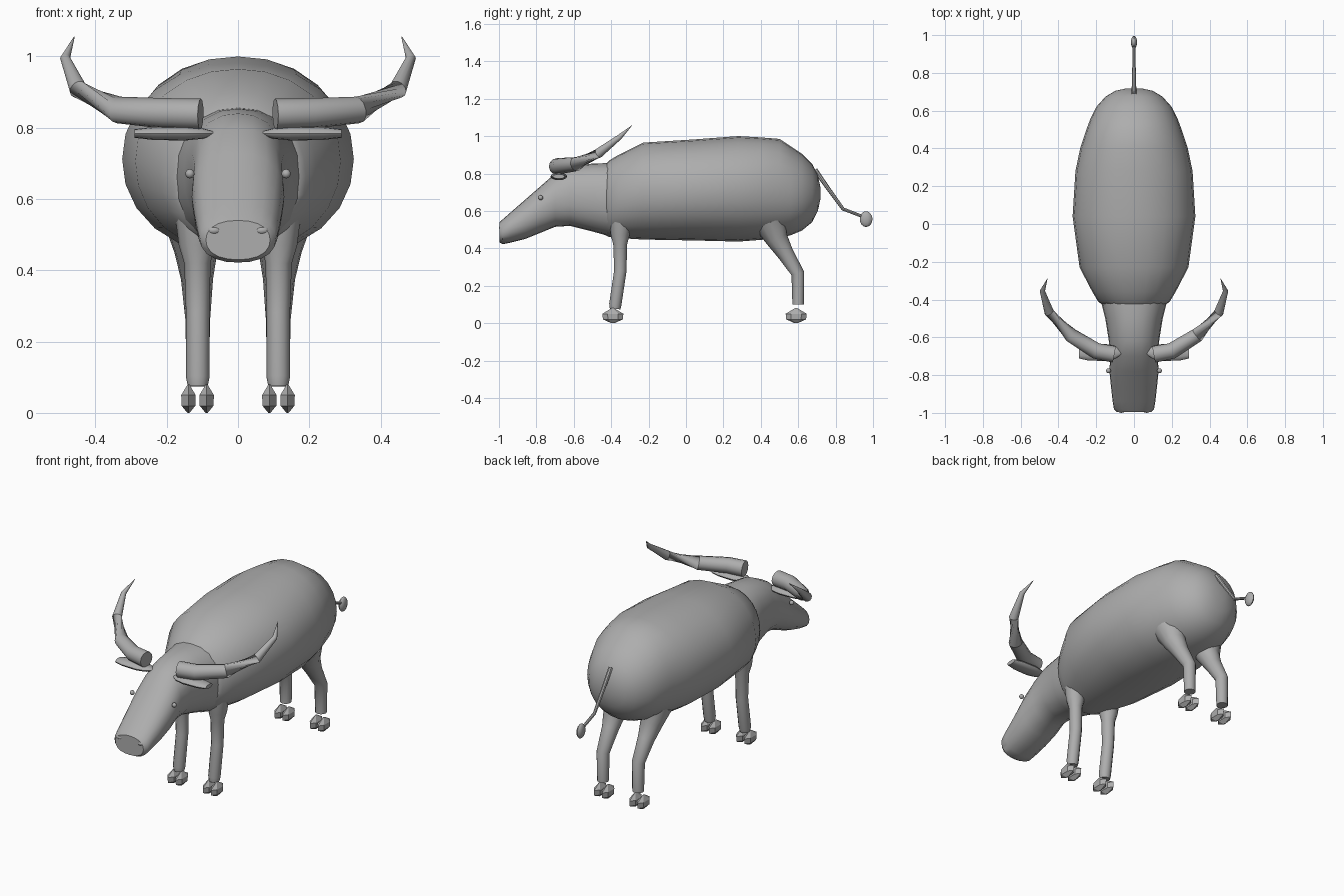
import bpy, bmesh, math
from mathutils import Vector

grey = bpy.data.materials.new("grey hide")
grey.diffuse_color = (0.42, 0.42, 0.42, 1)


def finish(name, bm, angle=40):
    bmesh.ops.recalc_face_normals(bm, faces=bm.faces)
    me = bpy.data.meshes.new(name)
    bm.to_mesh(me)
    bm.free()
    me.materials.append(grey)
    ob = bpy.data.objects.new(name, me)
    bpy.context.collection.objects.link(ob)
    bpy.ops.object.select_all(action='DESELECT')
    ob.select_set(True)
    bpy.context.view_layer.objects.active = ob
    bpy.ops.object.shade_smooth_by_angle(angle=math.radians(angle))
    return ob


def loft(name, rings, n=16, power=2.0, angle=40):
    """Skin rings given as (centre, u axis, v axis)."""
    bm = bmesh.new()
    loops = []
    for c, u, v in rings:
        loop = []
        for i in range(n):
            a = 2 * math.pi * i / n
            ca, sa = math.cos(a), math.sin(a)
            k = (abs(ca) ** power + abs(sa) ** power) ** (-1 / power)
            loop.append(bm.verts.new(c + u * ca * k + v * sa * k))
        loops.append(loop)
    for a, b in zip(loops, loops[1:]):
        for i in range(n):
            j = (i + 1) % n
            bm.faces.new((a[i], a[j], b[j], b[i]))
    bm.faces.new(loops[0])
    bm.faces.new(loops[-1])
    return finish(name, bm, angle)


def slices(name, rows, **kw):
    """Loft upright sections: (y, bottom, top, half width)."""
    return loft(name, [(Vector((0, y, (b + t) / 2)), Vector((w, 0, 0)),
                        Vector((0, 0, (t - b) / 2))) for y, b, t, w in rows], **kw)


def tube(name, pts, side=1, n=12):
    """Tapered tube through (x, y, z, radius) points."""
    ps = [Vector((p[0] * side, p[1], p[2])) for p in pts]
    rings = []
    for i, p in enumerate(ps):
        d = (ps[min(i + 1, len(ps) - 1)] - ps[max(i - 1, 0)]).normalized()
        ref = Vector((1, 0, 0)) if abs(d.x) < 0.6 else Vector((0, 0, 1))
        u = (ref - d * ref.dot(d)).normalized()
        rings.append((p, u * pts[i][3], d.cross(u) * pts[i][3]))
    return loft(name, rings, n=n)


def ball(name, loc, size, n=12):
    bm = bmesh.new()
    bmesh.ops.create_uvsphere(bm, u_segments=n, v_segments=8, radius=1)
    for v in bm.verts:
        v.co = Vector([l + c * s for l, c, s in zip(loc, v.co, size)])
    return finish(name, bm)


# Barrel body
slices("body", [
    (-0.43, 0.47, 0.85, 0.165), (-0.41, 0.46, 0.87, 0.19), (-0.36, 0.455, 0.90, 0.22),
    (-0.23, 0.447, 0.965, 0.288), (0.04, 0.442, 0.982, 0.325), (0.28, 0.436, 1.0, 0.31),
    (0.40, 0.445, 0.993, 0.285), (0.50, 0.455, 0.985, 0.252), (0.56, 0.47, 0.945, 0.23),
    (0.62, 0.495, 0.905, 0.20), (0.675, 0.54, 0.85, 0.15), (0.705, 0.60, 0.79, 0.10),
    (0.718, 0.66, 0.73, 0.04)], n=24, power=2.1)

# Neck, head and muzzle
slices("neck_and_head", [
    (-0.30, 0.47, 0.85, 0.18), (-0.41, 0.465, 0.856, 0.175), (-0.50, 0.49, 0.853, 0.152),
    (-0.62, 0.52, 0.84, 0.133), (-0.70, 0.515, 0.80, 0.126), (-0.78, 0.482, 0.73, 0.13),
    (-0.86, 0.45, 0.66, 0.122), (-0.94, 0.43, 0.59, 0.113), (-0.98, 0.422, 0.555, 0.106),
    (-0.996, 0.43, 0.54, 0.09)], n=20, power=2.3)

# Tail with tuft
tube("tail", [(0, 0.69, 0.82, 0.013), (0, 0.76, 0.72, 0.011), (0, 0.84, 0.61, 0.009),
              (0, 0.95, 0.568, 0.008)], n=8)
ball("tail_tuft", (0, 0.963, 0.556), (0.017, 0.034, 0.042), 10)

FRONT = [(0.115, -0.35, 0.58, 0.065), (0.116, -0.352, 0.47, 0.05), (0.114, -0.352, 0.42, 0.037),
         (0.113, -0.351, 0.28, 0.033), (0.113, -0.378, 0.10, 0.033), (0.113, -0.379, 0.075, 0.028)]
HIND = [(0.12, 0.45, 0.54, 0.09), (0.118, 0.485, 0.45, 0.06), (0.115, 0.53, 0.375, 0.045),
        (0.113, 0.598, 0.265, 0.035), (0.113, 0.60, 0.10, 0.031)]
HORN = [(0.105, -0.69, 0.838, 0.044), (0.20, -0.672, 0.84, 0.043), (0.335, -0.588, 0.85, 0.038),
        (0.449, -0.468, 0.908, 0.026), (0.485, -0.355, 0.995, 0.014), (0.459, -0.29, 1.056, 0.001)]
EAR = [(0.07, 0.012, 0.006), (0.10, 0.035, 0.015), (0.15, 0.045, 0.02),
       (0.24, 0.043, 0.018), (0.29, 0.032, 0.012)]
HOOF = [(0.0, 0.15), (0.02, 0.95), (0.05, 1.0), (0.08, 0.12)]

for side, tag in ((1, "right"), (-1, "left")):
    # Horns and flat ears
    tube("horn_" + tag, HORN, side)
    loft("ear_" + tag, [(Vector((x * side, -0.68, 0.784)), Vector((0, a, 0)),
                         Vector((0, 0, b))) for x, a, b in EAR], n=12)
    # Eyes and nostrils
    ball("eye_" + tag, (0.135 * side, -0.777, 0.671), (0.013, 0.013, 0.013))
    ball("nostril_" + tag, (0.067 * side, -0.988, 0.512), (0.02, 0.012, 0.012))
    # Legs with cloven hooves
    for leg, pts, hy in (("front", FRONT, -0.391), ("hind", HIND, 0.589)):
        tube(f"{leg}_leg_{tag}", pts, side)
        for hx in (0.088, 0.139):
            loft(f"{leg}_hoof_{tag}", [(Vector((hx * side, hy, z)), Vector((0, 0.056 * s, 0)),
                                        Vector((0.0235 * s, 0, 0))) for z, s in HOOF],
                 n=6, angle=20)
